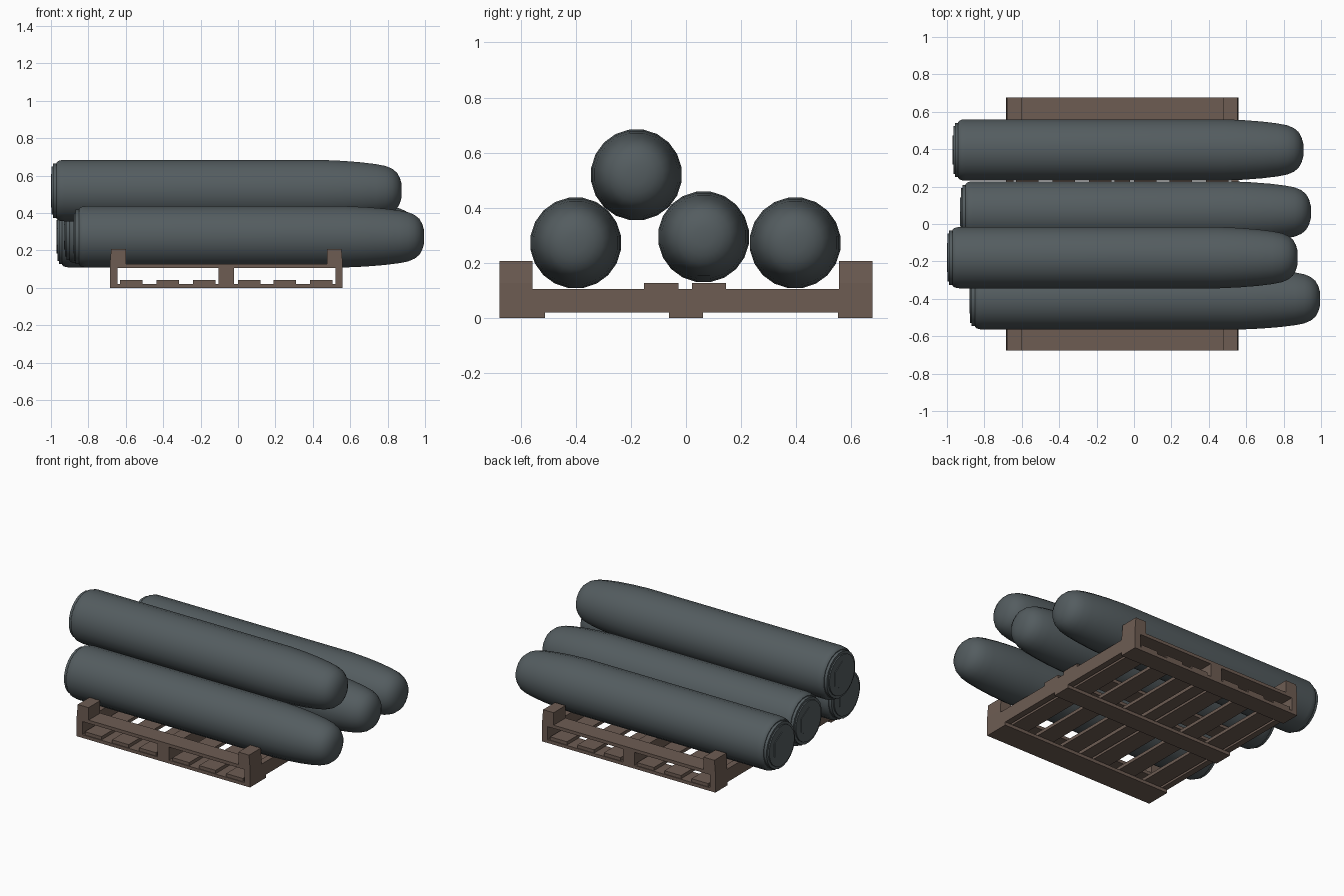
import bpy, bmesh, math

if "Cube" in bpy.data.objects:
    bpy.data.objects.remove(bpy.data.objects["Cube"])


def material(name, rgb):
    m = bpy.data.materials.new(name)
    m.diffuse_color = (*rgb, 1)
    m.use_nodes = True
    m.node_tree.nodes["Principled BSDF"].inputs["Base Color"].default_value = m.diffuse_color
    return m


STEEL = material("dark slate steel", (0.088, 0.108, 0.116))
WOOD = material("weathered brown wood", (0.155, 0.108, 0.086))


def finish(name, bm, mat):
    bmesh.ops.recalc_face_normals(bm, faces=bm.faces)
    me = bpy.data.meshes.new(name)
    bm.to_mesh(me)
    bm.free()
    me.materials.append(mat)
    ob = bpy.data.objects.new(name, me)
    bpy.context.collection.objects.link(ob)
    return ob


def box(name, x0, x1, y0, y1, z0, z1, lean=0.0):
    """Plank from its limits; lean pulls the outer top edge inwards along x."""
    bm = bmesh.new()
    for v in bmesh.ops.create_cube(bm, size=1)["verts"]:
        x, y, z = v.co
        v.co = (x1 if x > 0 else x0, y1 if y > 0 else y0, z1 if z > 0 else z0)
        if z > 0 and (x > 0) == (lean < 0):
            v.co.x += lean
    return finish(name, bm, WOOD)


# Shell outline: distance from the base, radius
PROFILE = [(0.004, 0.13), (0.012, 0.13), (0.012, 0.147), (0.03, 0.147),
           (0.03, 0.152), (0.037, 0.159), (0.05, 0.164), (0.07, 0.166),
           (1.45, 0.166), (1.56, 0.161), (1.66, 0.153), (1.74, 0.143),
           (1.79, 0.133), (1.825, 0.118), (1.85, 0.097), (1.866, 0.068),
           (1.875, 0.035)]


def lathe(name, x0, y, z, profile, sides):
    """Closed solid turned round an axis along x."""
    bm = bmesh.new()
    rings = []
    for dx, r in profile:
        angles = [(i + 0.5) * 2 * math.pi / sides for i in range(sides)]
        rings.append([bm.verts.new((x0 + dx, y + r * math.cos(a), z + r * math.sin(a)))
                      for a in angles])
    for a, b in zip(rings, rings[1:]):
        for i in range(sides):
            j = (i + 1) % sides
            bm.faces.new((a[i], a[j], b[j], b[i]))
    bm.faces.new(rings[0])
    bm.faces.new(rings[-1])
    return finish(name, bm, STEEL)


# Four shells, three on the pallet and one stacked on top
for i, (x0, y, z) in enumerate([(-0.88, -0.40, 0.273), (-0.93, 0.064, 0.295),
                                (-0.97, 0.396, 0.273), (-1.0, -0.18, 0.52)], 1):
    shell = lathe(f"shell_{i}", x0, y, z, PROFILE, 20)
    bpy.ops.object.select_all(action='DESELECT')
    bpy.context.view_layer.objects.active = shell
    shell.select_set(True)
    bpy.ops.object.shade_smooth_by_angle(angle=math.radians(35))
    lathe(f"shell_base_plug_{i}", x0, y, z, [(0, 0.09), (0.01, 0.09)], 6)

# Pallet limits
XL, XR, YF, YB = -0.685, 0.56, -0.677, 0.677

# Bottom boards running along x
for i, (a, b) in enumerate([(YF, -0.512), (-0.062, 0.062), (0.552, YB)], 1):
    box(f"bottom_board_{i}", XL, XR, a, b, 0, 0.021)

# Stringers running along y
for i, (a, b) in enumerate([(XL, -0.645), (-0.103, -0.022), (0.52, XR)], 1):
    box(f"stringer_{i}", a, b, YF, YB, 0.021, 0.106)

# Low slats running along y between the stringers
for i, x in enumerate([-0.57, -0.375, -0.18, 0.06, 0.25, 0.445], 1):
    box(f"low_slat_{i}", x - 0.06, x + 0.06, YF + 0.005, YB - 0.005, 0.021, 0.042)

# Top boards running along x
for i, (a, b) in enumerate([(YF, -0.557), (-0.152, -0.028), (0.022, 0.146), (0.555, YB)], 1):
    box(f"top_board_{i}", XL, XR, a, b, 0.106, 0.127)

# Corner posts that stop the shells rolling off
for side, (a, b) in (("front", (YF, -0.557)), ("back", (0.555, YB))):
    box(f"{side}_left_post", XL, -0.60, a, b, 0.127, 0.208, lean=0.007)
    box(f"{side}_right_post", 0.477, XR, a, b, 0.127, 0.208, lean=-0.007)
